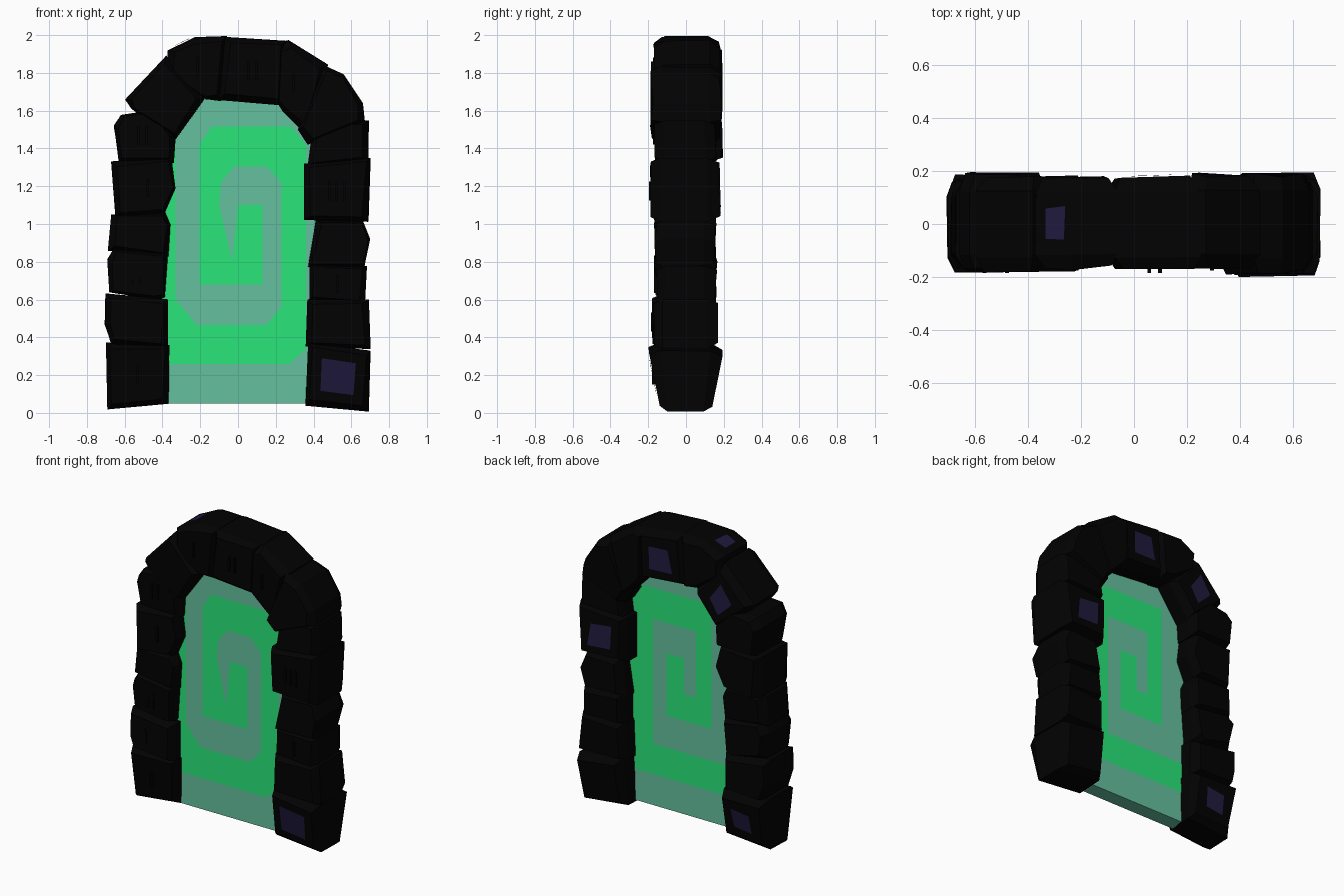
import bpy, random
from mathutils import Vector

if "Cube" in bpy.data.objects:
    bpy.data.objects.remove(bpy.data.objects["Cube"])

random.seed(4)


def material(name, rgb):
    # sRGB 0-255 to linear
    m = bpy.data.materials.new(name)
    m.diffuse_color = [((c / 255 + 0.055) / 1.055) ** 2.4 if c > 10 else c / 3300 for c in rgb] + [1]
    m.use_nodes = True
    m.node_tree.nodes["Principled BSDF"].inputs["Base Color"].default_value = m.diffuse_color
    return m


STONE = material("dark_stone", (2, 2, 2))
CHIP = material("violet_chip", (32, 26, 62))
HAZE = material("portal_haze", (101, 192, 159))
GREEN = material("portal_green", (41, 230, 122))


def make(name, verts, faces, mat):
    me = bpy.data.meshes.new(name)
    me.from_pydata([tuple(v) for v in verts], [], faces)
    me.materials.append(mat)
    ob = bpy.data.objects.new(name, me)
    bpy.context.collection.objects.link(ob)
    return ob


def loft(name, rings, mat):
    # closed solid through rings of equal length, running front to back
    n = len(rings[0])
    verts = [v for r in rings for v in r]
    faces = [tuple(range(n)), tuple(reversed(range(len(verts) - n, len(verts))))]
    for k in range(len(rings) - 1):
        for i in range(n):
            j = (i + 1) % n
            faces.append((k * n + i, (k + 1) * n + i, (k + 1) * n + j, k * n + j))
    return make(name, verts, faces, mat)


def chip(name, face, out, size=0.55):
    # uneven coloured fleck lying on a block face
    c = sum(face, Vector()) / len(face)
    pts = [c + (p - c) * size * random.uniform(0.7, 1.2) + Vector(out) * 0.006 for p in face]
    make(name, pts, [tuple(range(len(pts)))], CHIP)


def bar(name, x, y, z, w, h):
    # plain shallow strip on a block front
    rings = [[Vector((x + a * w / 2, yy, z + b * h / 2)) for a, b in ((-1, -1), (1, -1), (1, 1), (-1, 1))]
             for yy in (y - 0.01, y + 0.02)]
    loft(name, rings, STONE)


def block(name, outline, yf, yb, chips="", bars=0, grow=1.0):
    # rough block: front outline, chamfered towards both faces
    n = len(outline)
    cx = sum(p[0] for p in outline) / n
    cz = sum(p[1] for p in outline) / n
    rings = []
    for y, s in ((yf, 0.84), (yf + 0.05, grow), (yb - 0.06, grow), (yb, 0.82)):
        j = 0.01 if s < 1 else 0.003
        ring = []
        for x, z in outline:
            foot = 0.72 if z < 0.1 else 1  # feet narrow towards the ground
            ring.append(Vector((cx + (x - cx) * s + random.uniform(-j, j),
                                y * foot + random.uniform(-j, j),
                                max(0, cz + (z - cz) * s + random.uniform(-j, j)))))
        rings.append(ring)
    loft(name, rings, STONE)
    if "f" in chips:
        chip(name + "_front_chip", rings[0], (0, -1, 0))
    if "b" in chips:
        chip(name + "_back_chip", rings[3][::-1], (0, 1, 0))
    if "t" in chips:
        a, b = rings[1], rings[2]
        chip(name + "_top_chip", [a[0], a[1], b[1], b[0]], (0, 0, 1.5), 0.5)
    for i in range(bars):
        bar(f"{name}_bar_{i}", cx + (i - (bars - 1) / 2) * 0.04, yf, cz, 0.014, 0.1)


# left pillar
block("left_block_1", [(-.69, .02), (-.37, .05), (-.365, .36), (-.70, .37)], -.17, .18, "b", 1)
block("left_block_2", [(-.67, .36), (-.37, .35), (-.37, .60), (-.70, .63), (-.705, .47)], -.175, .165, "", 1)
block("left_block_3", [(-.68, .64), (-.43, .60), (-.39, .61), (-.37, .85), (-.66, .87), (-.69, .81)], -.16, .16, "", 2)
block("left_block_4", [(-.69, .86), (-.37, .83), (-.36, 1.0), (-.39, 1.07), (-.67, 1.05)], -.16, .16)
block("left_block_5", [(-.65, 1.04), (-.39, 1.05), (-.33, 1.19), (-.35, 1.35), (-.67, 1.33)], -.175, .175, "", 1)
block("left_block_6", [(-.63, 1.33), (-.34, 1.32), (-.33, 1.47), (-.46, 1.60), (-.62, 1.58), (-.655, 1.52)], -.165, .185, "", 2)

# right pillar
block("right_block_1", [(.36, .04), (.69, .005), (.70, .33), (.37, .37)], -.19, .19, "f")
block("right_block_2", [(.36, .35), (.70, .34), (.69, .60), (.37, .60)], -.175, .165)
block("right_block_3", [(.38, .59), (.67, .58), (.68, .78), (.38, .79)], -.16, .16, "", 1)
block("right_block_4", [(.37, .77), (.67, .77), (.70, .92), (.66, 1.02), (.41, 1.02)], -.16, .155)
block("right_block_5", [(.35, 1.02), (.69, 1.01), (.70, 1.35), (.35, 1.32)], -.185, .175, "b", 3)
block("right_block_6", [(.37, 1.31), (.69, 1.33), (.69, 1.55), (.40, 1.54)], -.165, .16)

# arch (first edge of each outline is its outer edge)
block("arch_block_1", [(-.38, 1.89), (-.595, 1.66), (-.56, 1.61), (-.33, 1.45), (-.18, 1.66)], -.175, .185, "b", 0, 1.01)
block("arch_block_2", [(-.23, 1.985), (-.37, 1.92), (-.37, 1.78), (-.17, 1.66), (-.09, 1.65), (-.06, 1.995)],
      -.165, .175, "t", 1, 1.01)
block("arch_block_3", [(.25, 1.965), (-.07, 1.99), (-.10, 1.66), (.23, 1.63)], -.175, .18, "b", 2, 1.02)
block("arch_block_4", [(.47, 1.84), (.27, 1.965), (.21, 1.95), (.21, 1.64), (.24, 1.60), (.36, 1.48)],
      -.165, .185, "", 1, 1.03)
block("arch_block_5", [(.66, 1.64), (.56, 1.79), (.45, 1.84), (.32, 1.50), (.37, 1.42), (.67, 1.54)], -.18, .185, "", 0, 1.01)

# portal slab
F, B = -.08, .02
edge = [(-.45, .05), (.44, .05), (.44, 1.4), (.27, 1.72), (-.18, 1.72), (-.44, 1.4)]
loft("portal_slab", [[Vector((x, y, z)) for x, z in edge] for y in (F, B)], HAZE)

# spiral on the front with cut corners, on the back with square corners
front = [(-.45, 1.4), (-.45, .26), (.27, .26), (.36, .34), (.36, 1.42), (.28, 1.515), (-.14, 1.515),
         (-.205, 1.42), (-.205, .68), (.13, .68), (.13, 1.10), (0, 1.10), (-.03, .80), (-.10, 1.10),
         (-.09, 1.22), (-.02, 1.305), (.15, 1.305), (.23, 1.22), (.23, .56), (.15, .465),
         (-.22, .465), (-.33, .60), (-.33, 1.46), (-.38, 1.48)]
back = [(-.45, .26), (.40, .26), (.40, 1.515), (-.205, 1.515), (-.205, .68), (.13, .68), (.13, 1.10),
        (0, 1.10), (0, .86), (-.09, .86), (-.09, 1.305), (.23, 1.305), (.23, .465), (-.45, .465)]
make("front_spiral", [(x, F - .003, z) for x, z in front], [tuple(range(len(front)))], GREEN)
make("back_spiral", [(x, B + .003, z) for x, z in back], [tuple(reversed(range(len(back))))], GREEN)
